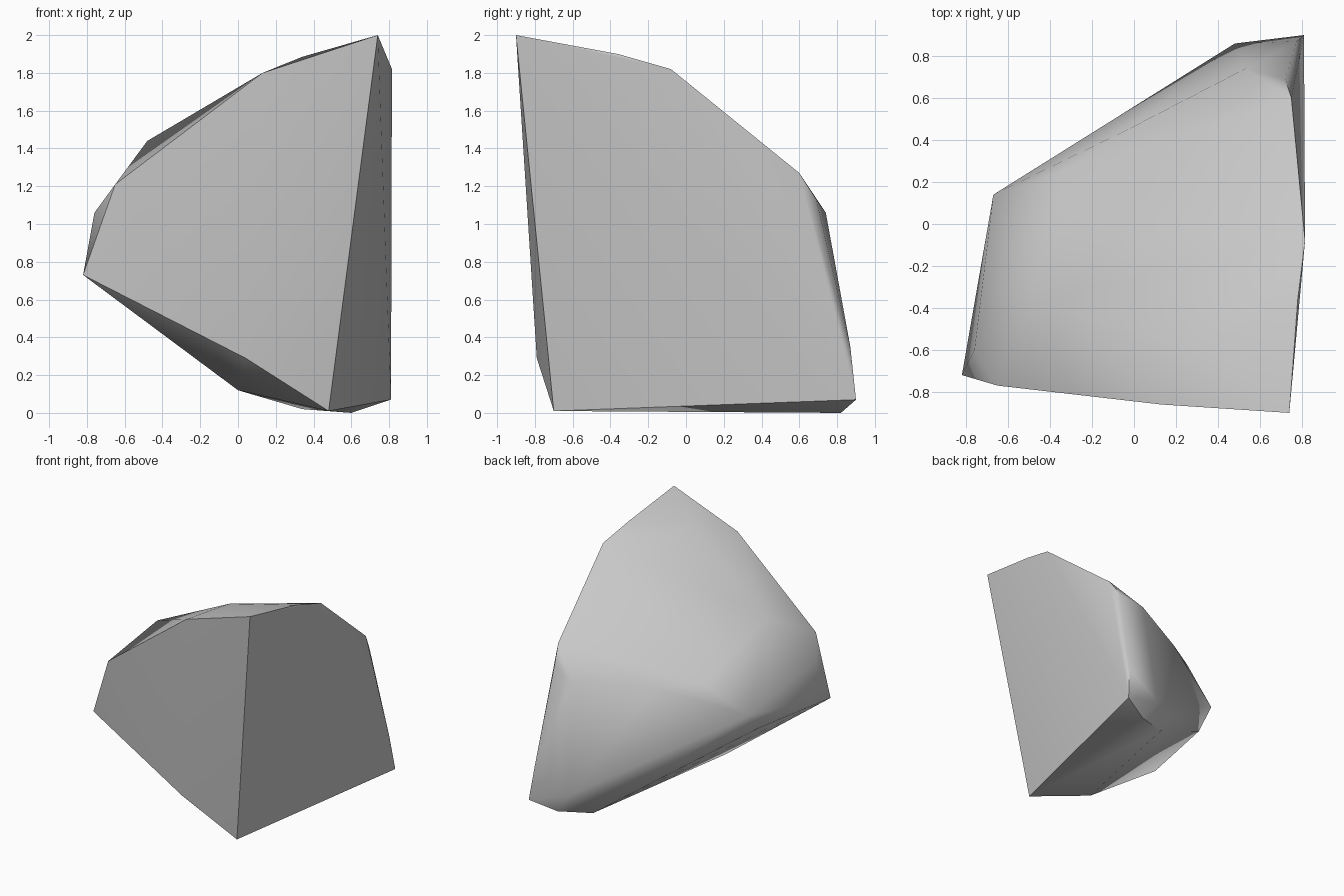
import bpy
import bmesh
import math

default_cube = bpy.data.objects.get("Cube")
if default_cube:
    bpy.data.objects.remove(default_cube, do_unlink=True)


def flat_material(name, colour):
    """Plain material with the same colour in viewport and render."""
    material = bpy.data.materials.new(name)
    material.use_nodes = True
    material.diffuse_color = colour
    material.node_tree.nodes["Principled BSDF"].inputs["Base Color"].default_value = colour
    return material


def hull_object(name, corners, material):
    """Wrap a tight convex skin around a few corner points."""
    bm = bmesh.new()
    for corner in corners:
        bm.verts.new(corner)
    result = bmesh.ops.convex_hull(bm, input=bm.verts)
    spare = {item for item in result["geom_interior"] + result["geom_unused"]
             if isinstance(item, bmesh.types.BMVert)}
    bmesh.ops.delete(bm, geom=list(spare), context="VERTS")
    bmesh.ops.recalc_face_normals(bm, faces=bm.faces)
    mesh = bpy.data.meshes.new(name)
    bm.to_mesh(mesh)
    bm.free()
    mesh.materials.append(material)
    obj = bpy.data.objects.new(name, mesh)
    bpy.context.collection.objects.link(obj)
    return obj


# Cleaved front face, from the top peak round to the foot
front_corners = [
    (.74, -.9, 2), (.13, -.86, 1.8), (-.65, -.77, 1.21),
    (-.82, -.72, .73), (.04, -.79, .29), (.48, -.7, .01),
]
# Cleaved side face, down the back edge
side_corners = [
    (.78, -.36, 1.9), (.815, -.08, 1.82), (.75, .6, 1.27),
    (.72, .69, 1.13), (.775, .87, .35), (.81, .9, .07),
]
# Weathered top and back
weathered_corners = [
    (.34, -.6, 1.885), (-.48, -.37, 1.44), (-.76, -.6, 1.06),
    (-.67, .14, .87), (-.33, .25, 1.08), (-.03, .45, 1.05),
    (.53, .74, 1.06), (.48, .86, .17),
]
# Underside
base_corners = [
    (.6, .82, 0), (.34, .73, .02), (0, -.53, .12), (-.66, 0, .71),
]

stone_grey = flat_material("stone grey", (.58, .58, .58, 1))
rock = hull_object("rock_fragment",
                   front_corners + side_corners + weathered_corners + base_corners,
                   stone_grey)

# Soft weathered faces, crisp fracture edges
bpy.ops.object.select_all(action="DESELECT")
rock.select_set(True)
bpy.context.view_layer.objects.active = rock
bpy.ops.object.shade_smooth_by_angle(angle=math.radians(45))
